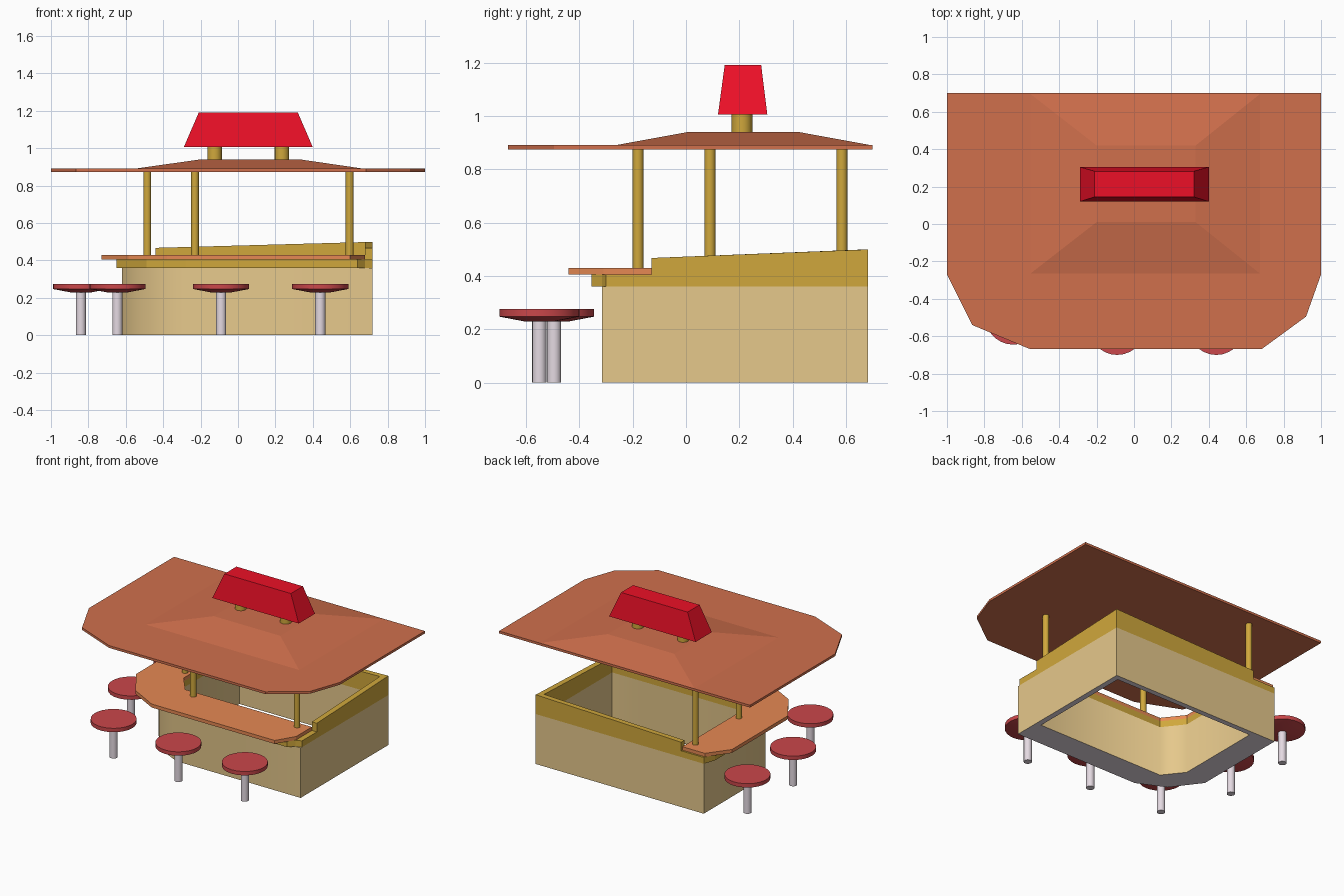
import bpy, bmesh, math

if "Cube" in bpy.data.objects:
    bpy.data.objects.remove(bpy.data.objects["Cube"])


def material(name, rgb):
    m = bpy.data.materials.new(name)
    m.diffuse_color = (*rgb, 1)
    m.use_nodes = True
    m.node_tree.nodes["Principled BSDF"].inputs["Base Color"].default_value = m.diffuse_color
    return m


TERRACOTTA = material("terracotta", (0.63, 0.16, 0.073))
WOOD = material("golden_wood", (0.63, 0.39, 0.045))
TAN = material("tan", (0.79, 0.58, 0.26))
TOP = material("counter_orange", (0.79, 0.25, 0.087))
RED = material("sign_red", (0.84, 0.005, 0.02))
SEAT = material("seat_red", (0.59, 0.063, 0.069))
POLE = material("pole_grey", (0.78, 0.70, 0.76))


def finish(name, bm, mat, smooth=0):
    bmesh.ops.recalc_face_normals(bm, faces=bm.faces)
    me = bpy.data.meshes.new(name)
    bm.to_mesh(me)
    bm.free()
    me.materials.append(mat)
    ob = bpy.data.objects.new(name, me)
    bpy.context.collection.objects.link(ob)
    if smooth:
        bpy.ops.object.select_all(action='DESELECT')
        ob.select_set(True)
        bpy.context.view_layer.objects.active = ob
        bpy.ops.object.shade_smooth_by_angle(angle=math.radians(smooth))
    return ob


def loft(name, loops, mat, caps=True, closed=False, smooth=0):
    """Join matching loops of points with quads."""
    bm = bmesh.new()
    rings = [[bm.verts.new(p) for p in lp] for lp in loops]
    n = len(rings[0])
    pairs = list(zip(rings, rings[1:])) + ([(rings[-1], rings[0])] if closed else [])
    for a, b in pairs:
        for i in range(n):
            j = (i + 1) % n
            bm.faces.new((a[i], a[j], b[j], b[i]))
    if caps:
        bm.faces.new(rings[0])
        bm.faces.new(rings[-1])
    return finish(name, bm, mat, smooth)


def at(outline, z):
    return [(x, y, z) for x, y in outline]


def rect(x0, x1, y0, y1):
    return [(x0, y0), (x1, y0), (x1, y1), (x0, y1)]


def turned(name, x, y, profile, mat, sides):
    """Round part from (radius, z) steps."""
    loops = [[(x + r * math.cos(2 * math.pi * k / sides),
               y + r * math.sin(2 * math.pi * k / sides), z)
              for k in range(sides)] for r, z in profile]
    return loft(name, loops, mat, smooth=35)


# hollow booth base, thick at the front and left, thin at the back and right
outer = [(0.72, 0.683), (-0.62, 0.683), (-0.62, -0.02), (-0.47, -0.22), (-0.27, -0.315), (0.72, -0.315)]
inner = [(0.68, 0.645), (-0.44, 0.645), (-0.44, 0.01), (-0.385, -0.06), (-0.33, -0.13), (0.68, -0.13)]
base = loft("booth_base", [at(outer, 0), at(outer, 0.36), at(inner, 0.36), at(inner, 0)],
            TAN, caps=False, closed=True, smooth=60)
base.data.materials.append(POLE)  # grey underside
for p in base.data.polygons:
    p.material_index = int(p.normal.z < -0.9)

# trim under the counter
inside = [(0.68, -0.13), (-0.33, -0.13), (-0.385, -0.06), (-0.44, 0.01)]
trim = inside + [(-0.44, 0.683), (-0.62, 0.683), (-0.65, 0.60), (-0.65, -0.04), (-0.49, -0.25),
                 (-0.28, -0.355), (0.64, -0.355), (0.68, -0.315), (0.72, -0.30), (0.72, -0.13)]
loft("counter_trim", [at(trim, 0.36), at(trim, 0.405)], WOOD)

# counter top
counter = inside + [(-0.44, 0.67), (-0.62, 0.67), (-0.73, 0.52), (-0.73, -0.12), (-0.585, -0.33),
                    (-0.38, -0.44), (0.60, -0.44), (0.68, -0.31), (0.68, -0.13)]
loft("counter_top", [at(counter, 0.405), at(counter, 0.43)], TOP)

# back and right parapet, rising towards the back right corner
wall = [(-0.44, 0.683, 0.467), (0.72, 0.683, 0.499), (0.72, -0.13, 0.467),
        (0.68, -0.13, 0.467), (0.68, 0.645, 0.498), (-0.44, 0.645, 0.467)]
loft("parapet", [[(x, y, 0.36) for x, y, z in wall], wall], WOOD)

# roof slab and raised hip
roof = [(-1, 0.7), (1, 0.7), (1, -0.27), (0.92, -0.495), (0.685, -0.667),
        (-0.56, -0.667), (-0.865, -0.54), (-1, -0.27)]
loft("roof_slab", [at(roof, 0.873), at(roof, 0.89)], TERRACOTTA)
loft("roof_hip", [at(rect(-0.56, 0.68, -0.27, 0.70), 0.889),
                  at(rect(-0.20, 0.33, 0.01, 0.42), 0.94)], TERRACOTTA)

# roof posts
for i, (x, y) in enumerate([(-0.23, -0.18), (0.597, -0.18), (-0.485, 0.09), (-0.485, 0.585)]):
    turned(f"roof_post_{i + 1}", x, y, [(0.021, 0.42), (0.021, 0.88)], WOOD, 16)

# roof sign on two stubs
for i, x in enumerate((-0.125, 0.235)):
    turned(f"sign_post_{i + 1}", x, 0.21, [(0.039, 0.93), (0.039, 1.01)], WOOD, 16)
loft("sign_block", [at(rect(-0.29, 0.40, 0.12, 0.305), 1.005),
                    at(rect(-0.21, 0.32, 0.145, 0.282), 1.19)], RED)

# stools
for i, (x, y) in enumerate([(0.44, -0.55), (-0.09, -0.55), (-0.645, -0.495), (-0.84, -0.02), (-0.84, 0.5)]):
    turned(f"stool_pole_{i + 1}", x, y, [(0.027, 0), (0.027, 0.235)], POLE, 16)
    turned(f"stool_seat_{i + 1}", x, y, [(0.05, 0.228), (0.15, 0.247), (0.15, 0.275)], SEAT, 28)
